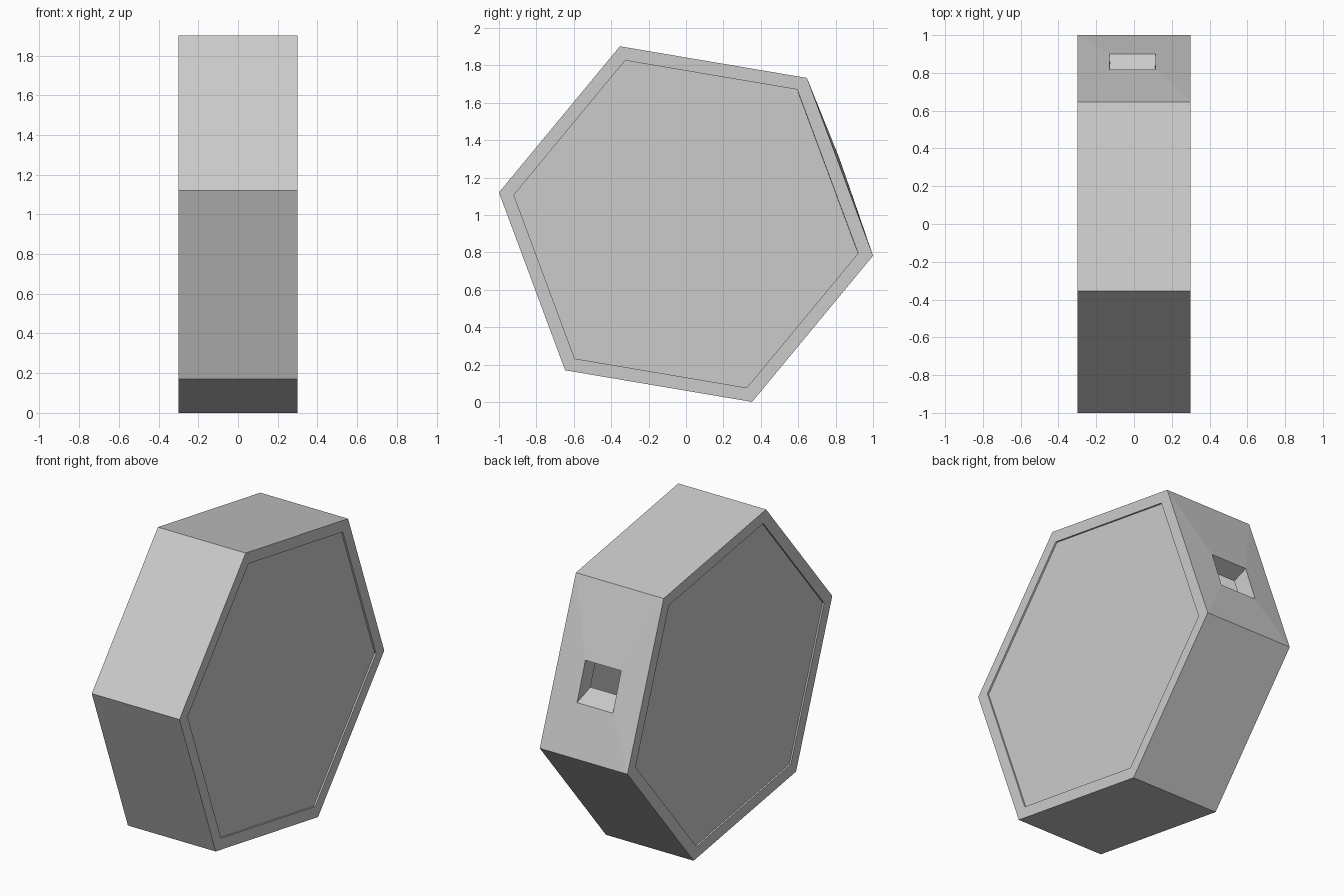
import bpy, bmesh
from math import sin, cos, radians
from mathutils import Vector

if "Cube" in bpy.data.objects:
    bpy.data.objects.remove(bpy.data.objects["Cube"])

R, CZ, A0, HW = 1.0142, 0.951, -9.6, 0.30   # hexagon radius, centre height, turn, half width
WALL, RECESS, LID = 0.07, 0.01, 0.06


def hexagon(r, x):
    return [Vector((x, r * cos(radians(A0 + 60 * k)), CZ + r * sin(radians(A0 + 60 * k))))
            for k in range(6)]


def finish(name, bm):
    bmesh.ops.remove_doubles(bm, verts=bm.verts, dist=1e-5)
    bmesh.ops.recalc_face_normals(bm, faces=bm.faces)
    me = bpy.data.meshes.new(name)
    bm.to_mesh(me)
    bm.free()
    ob = bpy.data.objects.new(name, me)
    bpy.context.collection.objects.link(ob)
    return ob


def bridge(bm, a, b, skip=()):
    n = len(a)
    for i in range(n):
        if i not in skip:
            j = (i + 1) % n
            bm.faces.new([bm.verts.new(p) for p in (a[i], a[j], b[j], b[i])])


r_in = R - WALL / cos(radians(30))

# hollow six-sided body; side 0 (back, upper) carries the opening
bm = bmesh.new()
ol, orr = hexagon(R, -HW), hexagon(R, HW)
il, ir = hexagon(r_in, -HW), hexagon(r_in, HW)
bridge(bm, ol, orr, skip=(0,))
bridge(bm, il, ir, skip=(0,))
bridge(bm, ol, il)
bridge(bm, orr, ir)

# panel with a slightly raised square opening whose sill slopes up inward
low, high = (ol[0] + orr[0]) / 2, (ol[1] + orr[1]) / 2
up = (high - low).normalized()
out = Vector((0, cos(radians(A0 + 30)), sin(radians(A0 + 30))))


def opening(x0, x1, v0, v1, d0, d1):
    a, b = low + up * v0 + out * d0, low + up * v1 + out * d1
    return [Vector((x0, a.y, a.z)), Vector((x1, a.y, a.z)),
            Vector((x1, b.y, b.z)), Vector((x0, b.y, b.z))]


hole = opening(-0.13, 0.115, 0.31, 0.555, 0.008, 0.013)
throat = opening(-0.125, 0.11, 0.40, 0.55, -0.09, -0.09)
bridge(bm, [ol[0], orr[0], orr[1], ol[1]], hole)
bridge(bm, hole, throat)
bridge(bm, throat, [il[0], ir[0], ir[1], il[1]])
finish("hexagonal_body", bm)

# recessed side covers
for side, name in ((-1, "left_cover"), (1, "right_cover")):
    bm = bmesh.new()
    a = hexagon(r_in, side * (HW - RECESS))
    b = hexagon(r_in, side * (HW - RECESS - LID))
    bridge(bm, a, b)
    for loop in (a, b):
        bm.faces.new([bm.verts.new(p) for p in loop])
    finish(name, bm)
